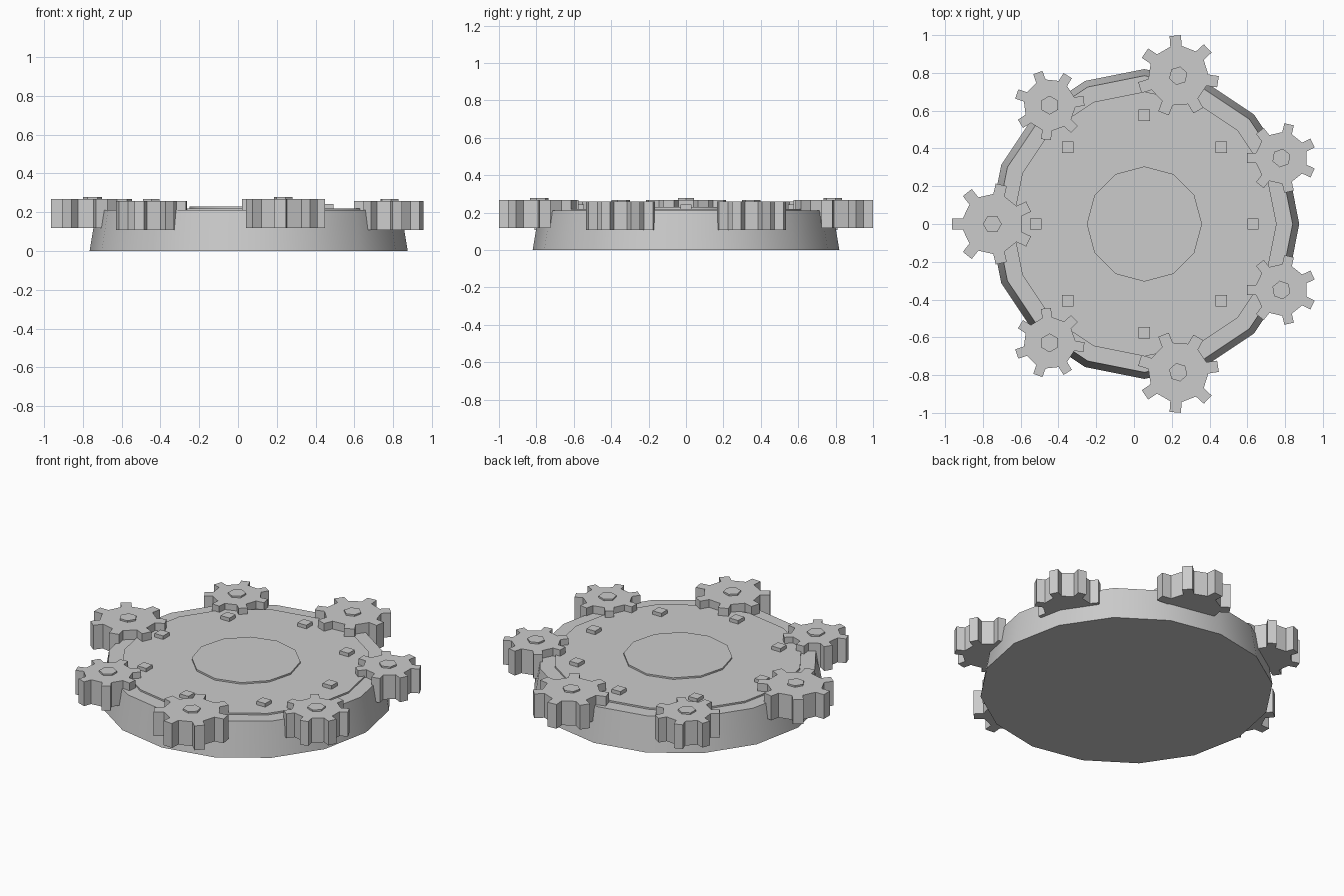
import bpy, math
from math import sin, cos, radians, pi

if "Cube" in bpy.data.objects:
    bpy.data.objects.remove(bpy.data.objects["Cube"])

CX = 0.055  # centre of the round base


def prism(name, bottom, top, z0, z1, loc=(0, 0), smooth=False):
    """Closed solid between two outlines with the same point count."""
    n = len(bottom)
    verts = [(x, y, z0) for x, y in bottom] + [(x, y, z1) for x, y in top]
    faces = [tuple(reversed(range(n))), tuple(range(n, 2 * n))]
    faces += [(i, (i + 1) % n, n + (i + 1) % n, n + i) for i in range(n)]
    me = bpy.data.meshes.new(name)
    me.from_pydata(verts, [], faces)
    ob = bpy.data.objects.new(name, me)
    ob.location = (loc[0], loc[1], 0)
    bpy.context.collection.objects.link(ob)
    if smooth:
        bpy.ops.object.select_all(action='DESELECT')
        bpy.context.view_layer.objects.active = ob
        ob.select_set(True)
        bpy.ops.object.shade_smooth_by_angle(angle=radians(35))
    return ob


def ring(n, r, phase=0):
    return [(r * cos(2 * pi * i / n + radians(phase)),
             r * sin(2 * pi * i / n + radians(phase))) for i in range(n)]


def gear_outline(r, phase, teeth=7):
    pts = []
    for k in range(teeth):
        a = radians(phase) + 2 * pi * k / teeth
        for rad, off in ((0.74 * r, -11), (r, -8), (r, 8), (0.74 * r, 11)):
            b = a + radians(off)
            pts.append((rad * cos(b), rad * sin(b)))
    return pts


# Tapered base, raised plate and centre disc
prism("base", ring(16, 0.82), ring(16, 0.785), 0, 0.21, (CX, 0), True)
prism("top_plate", ring(16, 0.70), ring(16, 0.70), 0.19, 0.22, (CX, 0), True)
prism("centre_disc", ring(12, 0.305), ring(12, 0.305), 0.20, 0.23, (CX, 0), True)

# Eight small square studs
s = 0.03
square = [(-s, -s), (s, -s), (s, s), (-s, s)]
for i in range(8):
    a = i * pi / 4
    prism(f"stud_{i}", square, square, 0.20, 0.242,
          (CX + 0.575 * cos(a), 0.575 * sin(a)))

# Seven rim gears, alternating size, mirrored front to back
# (step, tooth phase, hub phase)
for step, tooth, hub in ((0, 180, 0), (1, 7, 30), (2, 94.3, 17), (3, 25.7, 20)):
    big = step % 2 == 0
    r = 0.215 if big else 0.185
    z0, z1 = (0.118, 0.268) if big else (0.108, 0.258)
    for side in ((1,) if step == 0 else (1, -1)):
        a = radians(180 - step * 360 / 7) * side
        loc = (CX + 0.805 * cos(a), 0.805 * sin(a))
        g = gear_outline(r, tooth * side)
        tag = f"{step}_{'back' if side > 0 else 'front'}"
        prism("gear_" + tag, g, g, z0, z1, loc)
        h = ring(6, 0.05, hub * side)
        prism("gear_hub_" + tag, h, h, z1 - 0.02, z1 + 0.01, loc)
